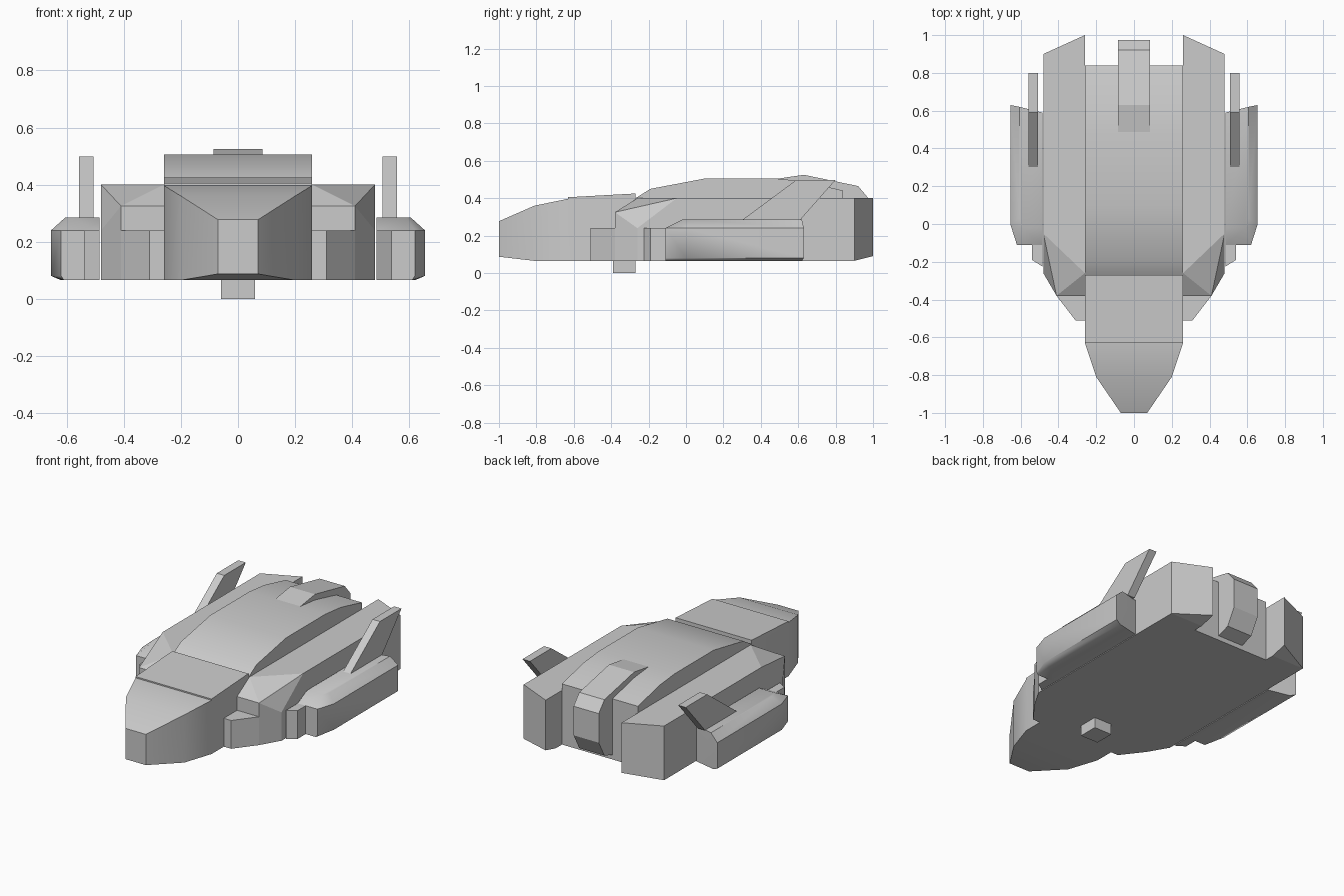
import bpy, bmesh, math

if "Cube" in bpy.data.objects:
    bpy.data.objects.remove(bpy.data.objects["Cube"])


def finish(bm, name, mirror=False, smooth=0):
    bmesh.ops.recalc_face_normals(bm, faces=bm.faces[:])
    mesh = bpy.data.meshes.new(name)
    bm.to_mesh(mesh)
    bm.free()
    ob = bpy.data.objects.new(name, mesh)
    bpy.context.collection.objects.link(ob)
    if mirror:
        mod = ob.modifiers.new("mirror", 'MIRROR')
        mod.use_mirror_merge = False
    if smooth:
        bpy.ops.object.select_all(action='DESELECT')
        ob.select_set(True)
        bpy.context.view_layer.objects.active = ob
        bpy.ops.object.shade_smooth_by_angle(angle=math.radians(smooth))
    return ob


def faceted(name, points, mirror=False, smooth=0):
    """Convex block around the given corner points."""
    bm = bmesh.new()
    for p in points:
        bm.verts.new(p)
    res = bmesh.ops.convex_hull(bm, input=bm.verts[:])
    junk = {v for v in res["geom_interior"] if isinstance(v, bmesh.types.BMVert)}
    bmesh.ops.delete(bm, geom=list(junk), context='VERTS')
    bmesh.ops.dissolve_limit(bm, angle_limit=0.02, verts=bm.verts[:], edges=bm.edges[:])
    return finish(bm, name, mirror, smooth)


def side_profile(name, yz, x0, x1, mirror=False, smooth=0):
    """Extrude a side-view outline across x."""
    bm = bmesh.new()
    f = bm.faces.new([bm.verts.new((x0, y, z)) for y, z in yz])
    ext = bmesh.ops.extrude_face_region(bm, geom=[f])["geom"]
    for v in ext:
        if isinstance(v, bmesh.types.BMVert):
            v.co.x = x1
    return finish(bm, name, mirror, smooth)


def layer(xy, z):
    return [(x, y, z) for x, y in xy]


# Nose, lofted through stations of y, half width, bottom, top
stations = [(-1, .07, .087, .277), (-.81, .2, .065, .36),
            (-.63, .26, .065, .397), (-.25, .26, .065, .40)]
bm = bmesh.new()
rings = [[bm.verts.new(c) for c in ((-w, y, b), (w, y, b), (w, y, t), (-w, y, t))]
         for y, w, b, t in stations]
for a, b in zip(rings, rings[1:]):
    for i in range(4):
        j = (i + 1) % 4
        bm.faces.new((a[i], a[j], b[j], b[i]))
bm.faces.new(rings[0])
bm.faces.new(rings[-1])
finish(bm, "nose", smooth=30)

# Raised deck plate behind the nose
side_profile("nose_deck", [(-.63, .39), (-.63, .405), (-.27, .425), (-.27, .39)], -.26, .26)

# Central cabin with sloped windscreen and curved roof
side_profile("cabin", [(-.27, .065), (-.27, .40), (-.19, .45), (.1, .505), (.48, .505),
                       (.63, .49), (.78, .455), (.84, .44), (.84, .065)], -.26, .26, smooth=30)

# Side hulls with angled front window faces and swept tail
base = [(.26, -.38), (.41, -.38), (.48, -.26), (.48, .9), (.26, .9)]
faceted("side_hull", layer(base, .065)
        + layer([(.26, -.38), (.41, -.38), (.48, -.26)], .24)
        + layer([(.26, -.38), (.41, -.38)], .325)
        + layer([(.26, -.26), (.48, -.05), (.48, .9), (.26, 1)], .40)
        + [(.26, 1, .09)], mirror=True)

# Lower step in front of the side hulls
step = [(.25, -.51), (.31, -.51), (.41, -.38), (.48, -.26), (.25, -.26)]
faceted("front_step", layer(step, .065) + layer(step, .24), mirror=True)

# Outer engine pods
rim = [(.485, -.11), (.62, -.11), (.655, 0), (.655, .63), (.485, .59)]
faceted("engine_pod", layer(rim, .08) + layer(rim, .24)
        + layer([(.485, -.11), (.61, -.11), (.62, 0), (.62, .62), (.485, .59)], .065)
        + layer([(.485, -.02), (.59, -.02), (.605, .03), (.605, .62), (.485, .59)], .285),
        mirror=True, smooth=40)

# Small intakes ahead of the pods
intake = [(.485, -.11), (.54, -.11), (.54, -.19), (.485, -.225)]
faceted("intake", layer(intake, .065) + layer(intake, .24), mirror=True)

# Swept fins
side_profile("fin", [(.3, .283), (.61, .283), (.8, .498), (.59, .498)], .507, .558, mirror=True)

# Tail pod wrapping over the rear of the cabin
side_profile("tail_pod", [(.48, .503), (.63, .525), (.92, .465), (.975, .40), (.975, .22),
                          (.92, .12), (.83, .09), (.8, .3)], -.086, .086)

# Landing foot
side_profile("landing_foot", [(-.39, 0), (-.27, 0), (-.27, .07), (-.39, .07)], -.06, .06)
